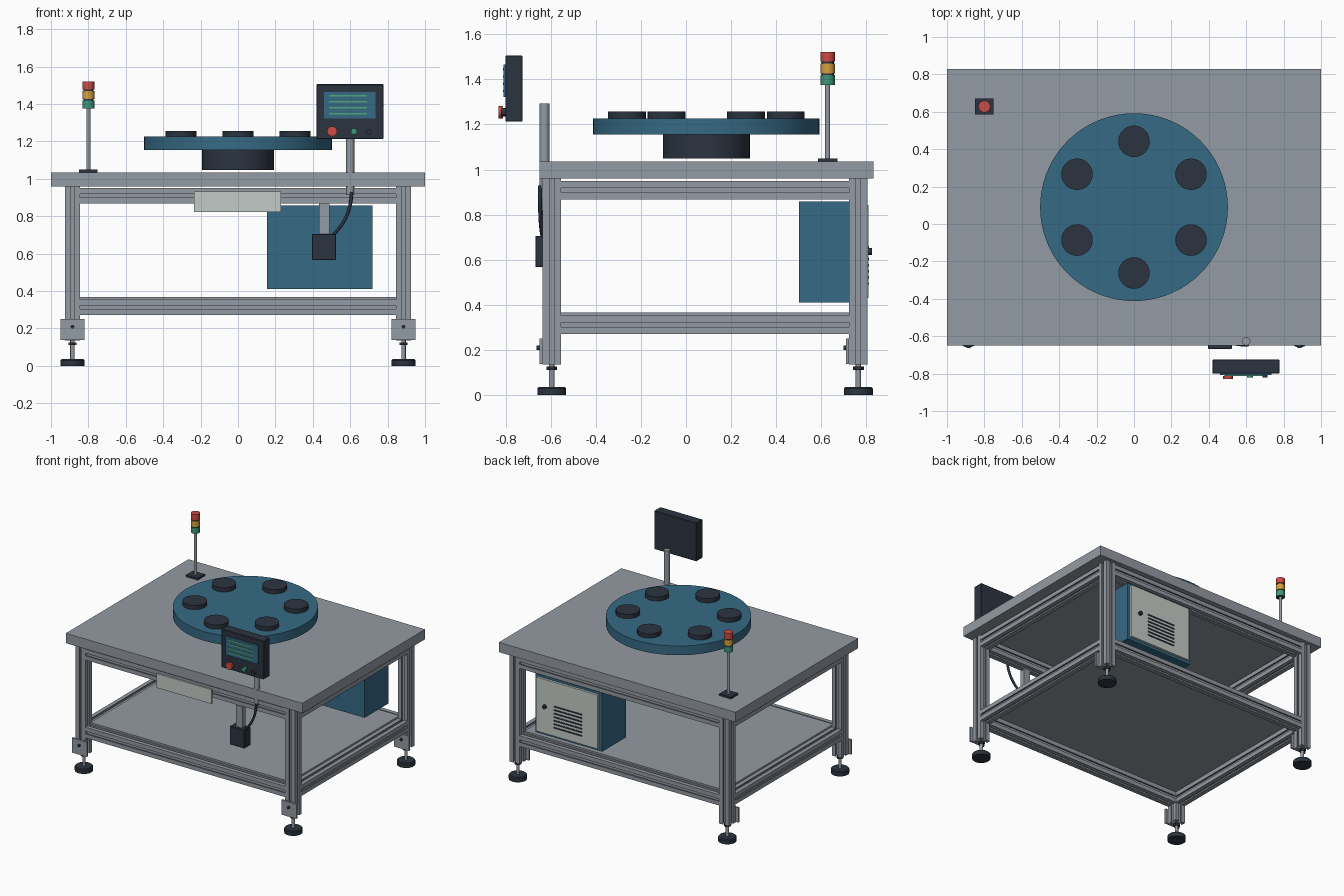
import bpy, bmesh, math
from mathutils import Vector, Matrix

if "Cube" in bpy.data.objects:
    bpy.data.objects.remove(bpy.data.objects["Cube"])


def mat(name, r, g, b):
    m = bpy.data.materials.new(name)
    lin = [((c / 255 + 0.055) / 1.055) ** 2.4 for c in (r, g, b)]
    m.diffuse_color = (*lin, 1)
    m.use_nodes = True
    m.node_tree.nodes["Principled BSDF"].inputs["Base Color"].default_value = m.diffuse_color
    return m


STEEL = mat("steel grey", 148, 155, 163)
BLUE = mat("machine blue", 54, 106, 133)
DARK = mat("dark slate", 44, 52, 64)
PALE = mat("pale grey", 196, 203, 199)
RED = mat("signal red", 205, 75, 70)
AMBER = mat("signal amber", 214, 160, 62)
GREEN = mat("signal green", 62, 150, 122)
LINE = mat("display green", 82, 165, 120)


def finish(name, bm, material, smooth=False):
    bmesh.ops.recalc_face_normals(bm, faces=bm.faces)
    me = bpy.data.meshes.new(name)
    bm.to_mesh(me)
    bm.free()
    me.materials.append(material)
    ob = bpy.data.objects.new(name, me)
    bpy.context.collection.objects.link(ob)
    if smooth:
        bpy.ops.object.select_all(action='DESELECT')
        ob.select_set(True)
        bpy.context.view_layer.objects.active = ob
        bpy.ops.object.shade_smooth_by_angle(angle=math.radians(35))
    return ob


def box(name, x0, x1, y0, y1, z0, z1, material, bevel=0):
    bm = bmesh.new()
    bmesh.ops.create_cube(bm, size=1)
    for v in bm.verts:
        v.co = Vector(((x0 + x1) / 2 + v.co.x * (x1 - x0),
                       (y0 + y1) / 2 + v.co.y * (y1 - y0),
                       (z0 + z1) / 2 + v.co.z * (z1 - z0)))
    if bevel:
        bmesh.ops.bevel(bm, geom=bm.edges[:], offset=bevel, segments=1, affect='EDGES')
    return finish(name, bm, material)


def cyl(name, p0, p1, r, material, sides=24, r2=None):
    p0, p1 = Vector(p0), Vector(p1)
    d = p1 - p0
    bm = bmesh.new()
    rot = d.to_track_quat('Z', 'Y').to_matrix().to_4x4()
    bmesh.ops.create_cone(bm, cap_ends=True, segments=sides, radius1=r,
                          radius2=r if r2 is None else r2, depth=d.length,
                          matrix=Matrix.Translation((p0 + p1) / 2) @ rot)
    return finish(name, bm, material, sides > 8)


def slot_bar(name, p0, p1, h=0.041):
    """Square bar with one T-slot on each side, from p0 to p1."""
    side = [(h, -h), (h, -0.010), (h - 0.008, -0.010), (h - 0.008, -0.017),
            (h - 0.021, -0.017), (h - 0.021, 0.017), (h - 0.008, 0.017),
            (h - 0.008, 0.010), (h, 0.010)]
    p0, p1 = Vector(p0), Vector(p1)
    d = p1 - p0
    u = Vector((0, 0, 1)) if abs(d.z) < 0.01 else Vector((1, 0, 0))
    w = d.normalized().cross(u)
    bm = bmesh.new()
    ring = []
    for k in range(4):
        c, s = [(1, 0), (0, 1), (-1, 0), (0, -1)][k]
        for a, b in side:
            ring.append(bm.verts.new(p0 + u * (a * c - b * s) + w * (a * s + b * c)))
    f = bm.faces.new(ring)
    ext = bmesh.ops.extrude_face_region(bm, geom=[f], use_keep_orig=True)
    bmesh.ops.translate(bm, vec=d, verts=[g for g in ext["geom"] if isinstance(g, bmesh.types.BMVert)])
    return finish(name, bm, STEEL)


LX, YF, YB = 0.885, -0.595, 0.764

# Legs with brackets and levelling feet
for y, end in ((YF, "front"), (YB, "back")):
    for x, sd in ((-LX, "left"), (LX, "right")):
        n = f"{end}_{sd}_"
        slot_bar(n + "leg", (x, y, 0.135), (x, y, 0.96))
        box(n + "bracket", x - 0.063, x + 0.063, y - 0.055, y - 0.041, 0.138, 0.25, STEEL)
        cyl(n + "bracket_bolt", (x, y - 0.055, 0.21), (x, y - 0.067, 0.21), 0.01, DARK, 12)
        cyl(n + "foot_pad", (x, y, 0), (x, y, 0.030), 0.064, DARK, 32)
        cyl(n + "foot_pad_rim", (x, y, 0.030), (x, y, 0.036), 0.064, DARK, 32, 0.058)
        cyl(n + "foot_rod", (x, y, 0.036), (x, y, 0.14), 0.012, STEEL, 16)
        cyl(n + "foot_nut", (x, y, 0.112), (x, y, 0.126), 0.024, DARK, 6)

# Upper and lower rails
for z, lvl in ((0.909, "upper"), (0.313, "lower")):
    for y, end in ((YF, "front"), (YB, "back")):
        slot_bar(f"{lvl}_{end}_rail", (-0.844, y, z), (0.844, y, z))
    for x, sd in ((-LX, "left"), (LX, "right")):
        slot_bar(f"{lvl}_{sd}_rail", (x, YF + 0.041, z), (x, YB - 0.041, z))

# Shelf and table top
box("lower_shelf", -0.844, 0.844, -0.575, 0.745, 0.354, 0.367, STEEL)
box("table_top", -1, 1, -0.65, 0.83, 0.96, 1.035, STEEL)

# Rotary table with six pads
cy = 0.09
cyl("turntable_hub", (0, cy, 1.048), (0, cy, 1.155), 0.193, DARK, 48)
cyl("turntable_disc", (0, cy, 1.155), (0, cy, 1.225), 0.502, BLUE, 72)
for k in range(6):
    a = math.radians(30 + 60 * k)
    px, py = 0.352 * math.cos(a), cy + 0.352 * math.sin(a)
    cyl(f"turntable_pad_{k + 1}", (px, py, 1.225), (px, py, 1.257), 0.084, DARK, 32)

# Signal tower
tx, ty = -0.8, 0.628
box("tower_base", tx - 0.05, tx + 0.05, ty - 0.043, ty + 0.043, 1.035, 1.049, DARK)
cyl("tower_pole", (tx, ty, 1.049), (tx, ty, 1.375), 0.011, STEEL, 16)
cyl("tower_core", (tx, ty, 1.375), (tx, ty, 1.515), 0.027, DARK, 16)
for z, m, n in ((1.375, GREEN, "green"), (1.426, AMBER, "amber"), (1.478, RED, "red")):
    cyl(f"tower_{n}_lamp", (tx, ty, z), (tx, ty, z + 0.043), 0.032, m, 16)

# Operator panel, front at y = -0.80
box("panel_housing", 0.42, 0.777, -0.80, -0.725, 1.213, 1.506, DARK, 0.003)
box("panel_screen", 0.461, 0.735, -0.808, -0.80, 1.322, 1.465, BLUE)
for k in range(4):
    z = 1.348 + 0.032 * k
    box(f"screen_line_{k + 1}", 0.487, 0.69, -0.812, -0.808, z - 0.005, z + 0.005, LINE)
cyl("stop_button_collar", (0.503, -0.80, 1.254), (0.503, -0.812, 1.254), 0.018, DARK, 16)
cyl("stop_button", (0.503, -0.812, 1.254), (0.503, -0.83, 1.254), 0.027, RED, 16)
cyl("start_button", (0.62, -0.80, 1.254), (0.62, -0.82, 1.254), 0.017, GREEN, 16)
cyl("selector_button", (0.70, -0.80, 1.252), (0.70, -0.82, 1.252), 0.014, DARK, 16)
cyl("panel_post", (0.6, -0.627, 0.915), (0.6, -0.627, 1.293), 0.022, STEEL, 24)

# Junction box on a hanger, with cable
box("junction_hanger", 0.433, 0.488, -0.645, -0.605, 0.70, 0.868, STEEL)
box("junction_box", 0.396, 0.523, -0.668, -0.592, 0.567, 0.706, DARK, 0.003)
cu = bpy.data.curves.new("panel_cable", 'CURVE')
cu.dimensions = '3D'
cu.bevel_depth = 0.009
cu.bevel_resolution = 2
cu.resolution_u = 10
sp = cu.splines.new('BEZIER')
sp.bezier_points.add(1)
for bp, co, hl, hr in zip(
        sp.bezier_points,
        ((0.607, -0.647, 0.93), (0.508, -0.635, 0.70)),
        ((0.607, -0.647, 1.0), (0.565, -0.647, 0.755)),
        ((0.607, -0.647, 0.83), (0.49, -0.63, 0.68))):
    bp.co, bp.handle_left, bp.handle_right = co, hl, hr
cu.materials.append(DARK)
bpy.context.collection.objects.link(bpy.data.objects.new("panel_cable", cu))

# Front cover plate
box("front_plate", -0.235, 0.23, -0.648, -0.636, 0.823, 0.932, PALE)

# Control cabinet with door, handle and vents facing the back
box("cabinet", 0.155, 0.72, 0.50, 0.79, 0.41, 0.858, BLUE)
box("cabinet_door", 0.18, 0.70, 0.79, 0.808, 0.43, 0.842, PALE)
cyl("door_handle", (0.625, 0.808, 0.637), (0.625, 0.825, 0.637), 0.015, DARK, 16)
for k in range(7):
    z = 0.495 + 0.027 * k
    box(f"door_vent_{k + 1}", 0.315, 0.55, 0.808, 0.812, z - 0.005, z + 0.005, DARK)
